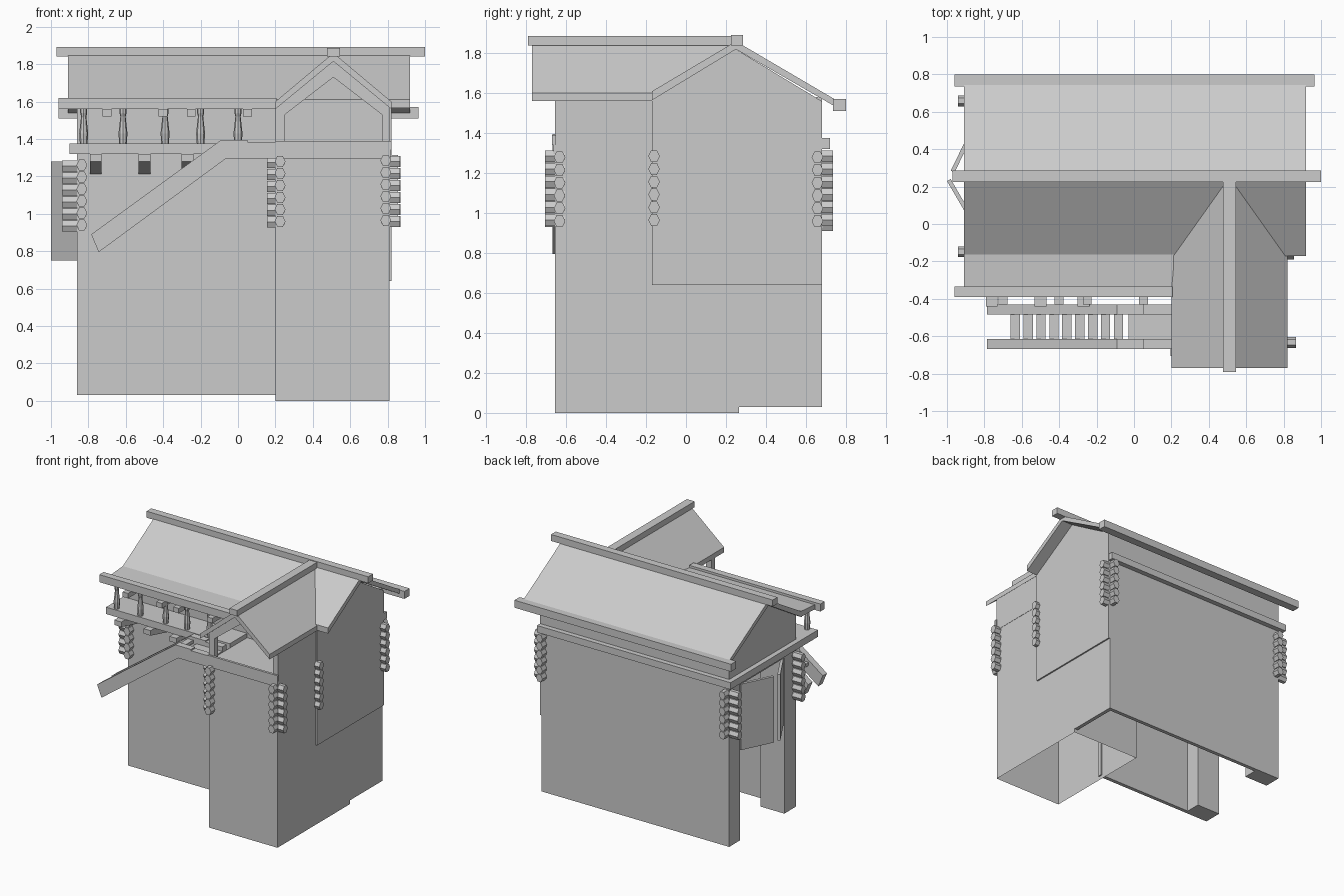
import bpy, bmesh
from math import sin, cos, pi

if "Cube" in bpy.data.objects:
    bpy.data.objects.remove(bpy.data.objects["Cube"])


def prism(name, pts, axis, a, b, open_bottom=False):
    """Extrude a 2D profile along an axis. x: (y,z)  y: (x,z)  z: (x,y)"""
    def co(p, t):
        return {'x': (t, p[0], p[1]), 'y': (p[0], t, p[1]), 'z': (p[0], p[1], t)}[axis]
    bm = bmesh.new()
    lo = [bm.verts.new(co(p, a)) for p in pts]
    hi = [bm.verts.new(co(p, b)) for p in pts]
    n = len(pts)
    bottom = bm.faces.new(lo)
    bm.faces.new(hi)
    for i in range(n):
        bm.faces.new((lo[i], lo[(i + 1) % n], hi[(i + 1) % n], hi[i]))
    bmesh.ops.recalc_face_normals(bm, faces=bm.faces[:])
    if open_bottom:
        bmesh.ops.delete(bm, geom=[bottom], context='FACES_ONLY')
    me = bpy.data.meshes.new(name)
    bm.to_mesh(me)
    bm.free()
    ob = bpy.data.objects.new(name, me)
    bpy.context.collection.objects.link(ob)
    return ob


def box(name, x0, x1, y0, y1, z0, z1, open_bottom=False):
    return prism(name, [(x0, y0), (x1, y0), (x1, y1), (x0, y1)], 'z', z0, z1, open_bottom)


# main house walls
box("back_wall", -.86, .81, .65, .68, .03, 1.58)
box("front_wall", -.86, .21, -.17, -.14, .03, 1.57)
box("right_lower_wall", .78, .81, .26, .68, .03, .66)
for nm, y0, y1 in (("front_corner_post", -.17, -.02), ("back_corner_post", .54, .68)):
    box(nm, -.86, -.65, y0, y1, .03, 1.3)


def gable(z0):
    return [(-.17, z0), (.68, z0), (.68, 1.56), (.25, 1.82), (-.17, 1.57)]


prism("right_gable_wall", gable(.64), 'x', .78, .822)
prism("left_gable_wall", gable(1.28), 'x', -.86, -.82)

# front wing: lower block open underneath, upper side wall and open gable
box("wing_block", .2, .81, -.655, .265, 0, 1.34, True)
box("wing_side_wall", .785, .812, -.655, -.16, 1.3, 1.58)
box("wing_back_wall", .2, .8, -.17, -.14, 1.3, 1.6)
prism("wing_gable_frame", [(.2, 1.34), (.25, 1.34), (.25, 1.53), (.51, 1.73), (.77, 1.53),
                           (.77, 1.34), (.812, 1.34), (.812, 1.58), (.51, 1.83), (.2, 1.58)],
      'y', -.655, -.61)

# roofs
prism("back_roof", [(.25, 1.86), (.77, 1.555), (.77, 1.52), (.25, 1.82)], 'x', -.91, .92)
prism("front_roof", [(.25, 1.86), (-.17, 1.61), (-.17, 1.565), (.25, 1.82)], 'x', -.91, .92)
prism("porch_roof", [(-.16, 1.615), (-.36, 1.60), (-.36, 1.565), (-.16, 1.57)], 'x', -.91, .21)
prism("wing_roof", [(.2, 1.6), (.51, 1.86), (.82, 1.6), (.82, 1.56), (.51, 1.815), (.2, 1.56)],
      'y', -.77, .24)
box("main_ridge_beam", -.97, 1.0, .225, .285, 1.84, 1.892)
box("wing_ridge_beam", .477, .545, -.79, .25, 1.84, 1.887)
box("back_eave_beam", -.96, .965, .735, .8, 1.51, 1.57)
box("front_eave_beam", -.96, .205, -.39, -.335, 1.56, 1.62)

# balcony deck and surrounding sill beams
box("balcony_deck", -.9, .2, -.39, -.17, 1.32, 1.375)
box("left_sill_beam", -.9, -.85, -.39, .72, 1.32, 1.375)
box("back_sill_beam", -.9, .82, .68, .72, 1.32, 1.375)

# tapered balcony columns
rings = [(1.37, .02), (1.43, .024), (1.52, .014), (1.54, .019), (1.57, .019)]
for cx in (-.825, -.615, -.39, -.2, 0):
    bm = bmesh.new()
    loops = [[bm.verts.new((cx + r * cos(i * pi / 4), -.36 + r * sin(i * pi / 4), z))
              for i in range(8)] for z, r in rings]
    for l0, l1 in zip(loops, loops[1:]):
        for i in range(8):
            j = (i + 1) % 8
            bm.faces.new((l0[i], l0[j], l1[j], l1[i]))
    me = bpy.data.meshes.new("balcony_column")
    bm.to_mesh(me)
    bm.free()
    bpy.context.collection.objects.link(bpy.data.objects.new("balcony_column", me))

# slanted brackets below the deck, rafter ends above it
for cx in (-.76, -.5, -.27):
    prism("deck_bracket", [(-.16, 1.21), (-.44, 1.28), (-.44, 1.32), (-.16, 1.32)],
          'x', cx - .031, cx + .031)
for cx in (-.7, -.4, -.25, .05):
    box("rafter_end", cx - .024, cx + .024, -.43, -.17, 1.52, 1.56)

# outside stair with two stringers, treads and landing
stringer = [(-.785, .89), (-.745, .795), (-.065, 1.295), (.2, 1.295), (.2, 1.385), (.05, 1.385),
            (.05, 1.395), (-.09, 1.395)]
prism("outer_stringer", stringer, 'y', -.668, -.615)
prism("inner_stringer", stringer, 'y', -.485, -.43)
for i in range(9):
    x = -.635 + i * .069
    z = .94 + i * .069 * .735
    box("stair_tread", x - .025, x + .025, -.62, -.48, z, z + .025)
box("stair_landing", -.03, .2, -.62, -.48, 1.32, 1.35)
box("wing_lower_fascia", .2, .815, -.664, -.65, 1.295, 1.34)
box("wing_upper_fascia", .2, .82, -.67, -.65, 1.34, 1.39)

# loft doors standing ajar on the left side
for nm, hy, ty in (("front_loft_door", -.01, .23), ("back_loft_door", .53, .285)):
    tx = -1.0 if hy < 0 else -.98
    prism(nm, [(-.86, hy), (tx, ty), (tx + .02, ty + (.01 if hy < 0 else -.01)), (-.835, hy)],
          'z', .75, 1.28)


# hexagonal log ends crossing at the corners
def logs(cx, cy, sx, sy, ex, ey, z0=.965):
    R, pitch = .034, .064

    def hexagon(c, z):
        return [(c + R * .85 * cos(k * pi / 3), z + R * sin(k * pi / 3)) for k in range(6)]
    for i in range(6):
        z = z0 + i * pitch
        prism("log_end_across", hexagon(cy - sy * .022, z - .005), 'x', cx - sx * .05, cx + sx * ex)
        prism("log_end_along", hexagon(cx - sx * .025, z), 'y', cy - sy * .05, cy + sy * ey)


logs(-.86, -.17, -1, -1, .08, .05, .94)
logs(-.86, .68, -1, 1, .08, .055, .94)
logs(.2, -.655, -1, -1, .045, .05, .96)
logs(.815, -.655, 1, -1, .05, .05)
logs(.815, .68, 1, 1, .055, .055)
# shallow logs where the wing meets the main house
for i in range(6):
    z = .965 + i * .064
    prism("wing_joint_log", [(-.16 + .029 * cos(k * pi / 3), z + .034 * sin(k * pi / 3))
                             for k in range(6)], 'x', .78, .855)
